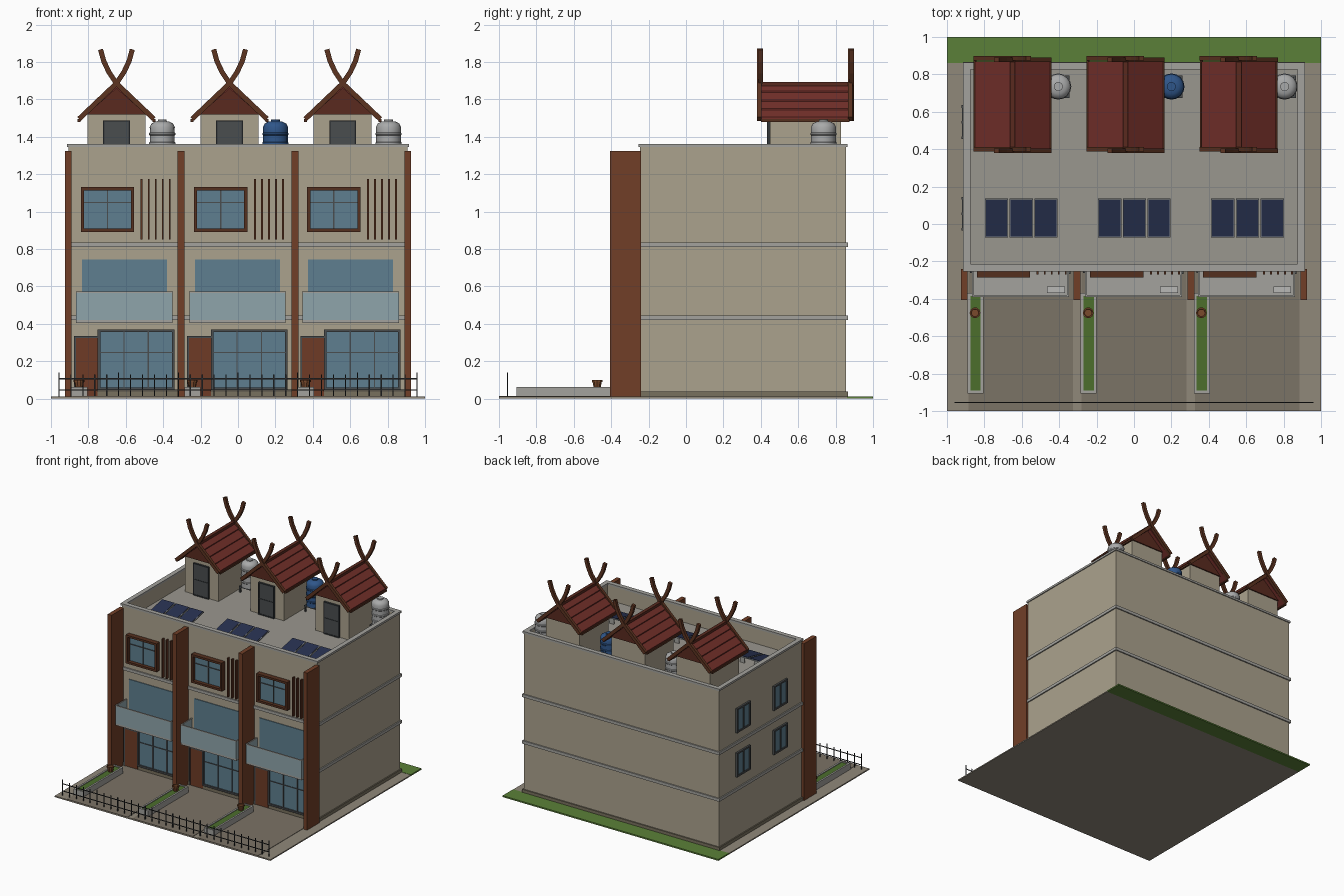
import bpy, bmesh, math
from mathutils import Vector

if "Cube" in bpy.data.objects:
    bpy.data.objects.remove(bpy.data.objects["Cube"])

mats = {}
def mat(hexcol, alpha=1.0):
    key = (hexcol, alpha)
    if key not in mats:
        m = bpy.data.materials.new("mat_" + hexcol)
        c = [int(hexcol[i:i + 2], 16) / 255 for i in (0, 2, 4)]
        m.diffuse_color = [((v + 0.055) / 1.055) ** 2.4 for v in c] + [alpha]
        m.use_nodes = True
        m.node_tree.nodes["Principled BSDF"].inputs["Base Color"].default_value = m.diffuse_color
        mats[key] = m
    return mats[key]

def finish(name, bm, col, alpha=1.0):
    bmesh.ops.recalc_face_normals(bm, faces=bm.faces)
    me = bpy.data.meshes.new(name)
    bm.to_mesh(me)
    bm.free()
    me.materials.append(mat(col, alpha))
    ob = bpy.data.objects.new(name, me)
    bpy.context.collection.objects.link(ob)
    return ob

def boxes(name, col, *specs, alpha=1.0):
    # each spec: x0, x1, y0, y1, z0, z1
    bm = bmesh.new()
    for x0, x1, y0, y1, z0, z1 in specs:
        vs = bmesh.ops.create_cube(bm, size=1)["verts"]
        for v in vs:
            v.co = Vector(((x0 + x1) / 2 + v.co.x * (x1 - x0), (y0 + y1) / 2 + v.co.y * (y1 - y0),
                           (z0 + z1) / 2 + v.co.z * (z1 - z0)))
    return finish(name, bm, col, alpha)

def prism(name, col, pts, y0, y1):
    # xz outline extruded along y
    bm = bmesh.new()
    f = bm.faces.new([bm.verts.new((x, y0, z)) for x, z in pts])
    r = bmesh.ops.extrude_face_region(bm, geom=[f])
    bmesh.ops.translate(bm, vec=(0, y1 - y0, 0), verts=[v for v in r["geom"] if isinstance(v, bmesh.types.BMVert)])
    return finish(name, bm, col)

def strip(path, w):
    # widen an open path into an outline
    left, right = [], []
    for i, p in enumerate(path):
        a, b = Vector(path[max(i - 1, 0)]), Vector(path[min(i + 1, len(path) - 1)])
        d = (b - a).normalized()
        n = Vector((-d.y, d.x)) * w / 2
        left.append(tuple(Vector(p) + n))
        right.append(tuple(Vector(p) - n))
    return left + right[::-1]

def lathe(name, col, prof, cx, cy, seg):
    bm = bmesh.new()
    rings = [[bm.verts.new((cx + r * math.cos(2 * math.pi * k / seg), cy + r * math.sin(2 * math.pi * k / seg), z))
              for k in range(seg)] for r, z in prof]
    for a, b in zip(rings, rings[1:]):
        for k in range(seg):
            bm.faces.new((a[k], a[(k + 1) % seg], b[(k + 1) % seg], b[k]))
    bm.faces.new(rings[0])
    bm.faces.new(rings[-1])
    ob = finish(name, bm, col)
    bpy.ops.object.select_all(action="DESELECT")
    ob.select_set(True)
    bpy.context.view_layer.objects.active = ob
    bpy.ops.object.shade_smooth_by_angle(angle=math.radians(35))
    return ob

def frame(x0, x1, z0, z1, y0, y1, t):
    # four border bars in the xz plane
    return [(x0, x0 + t, y0, y1, z0, z1), (x1 - t, x1, y0, y1, z0, z1),
            (x0 + t, x1 - t, y0, y1, z0, z0 + t), (x0 + t, x1 - t, y0, y1, z1 - t, z1)]

def ring(o, x, y0, y1, z0, z1, t):
    # rectangular band around the building, wall thickness t, grown outward by o
    return [(-x - o, -x + t, y0 - o, y1 + o, z0, z1), (x - t, x + o, y0 - o, y1 + o, z0, z1),
            (-x + t, x - t, y0 - o, y0 + t, z0, z1), (-x + t, x - t, y1 - t, y1 + o, z0, z1)]

BEIGE, BROWN, DARK, GLASS, GREY = "ABA28D", "713F27", "4A4D4F", "5F7F90", "A3A29D"
X, Y0, Y1, DECK = 0.905, -0.245, 0.855, 1.22

# ground
boxes("pavement", "90887A", (-1, 1, -1, 0.86, 0, 0.01))
boxes("back_lawn", "5B8038", (-1, 1, 0.86, 1, 0, 0.012))

# main building shell, roof deck and bands
boxes("building_body", BEIGE, (-X, X, Y0, Y1, 0.01, DECK - 0.005))
boxes("parapet", BEIGE, *ring(0, X, Y0, Y1, DECK - 0.005, 1.345, 0.025))
boxes("parapet_coping", GREY, *ring(0.008, X, Y0, Y1, 1.345, 1.362, 0.03))
boxes("roof_deck", "9A978F", (-X + 0.025, X - 0.025, Y0 + 0.025, Y1 - 0.025, DECK - 0.005, DECK))
boxes("floor_bands", GREY, *ring(0.01, X, Y0, Y1, 0.42, 0.445, 0.01), *ring(0.01, X, Y0, Y1, 0.81, 0.835, 0.01))
boxes("plinth", "79715F", *ring(0.01, X, Y0, Y1, 0.01, 0.037, 0.01))
boxes("party_wall_fins", BROWN, *[(x - 0.018, x + 0.018, -0.405, -0.24, 0.005, 1.325) for x in (-0.907, -0.305, 0.305, 0.907)])

# left side windows
side = [(y, z) for y in (0.055, 0.545) for z in (0.64, 1.01)]
boxes("side_window_glass", GLASS, *[(-X - 0.008, -X, y - 0.08, y + 0.08, z - 0.09, z + 0.09) for y, z in side])
bars = []
for y, z in side:
    for o in (-0.083, 0, 0.083):
        bars.append((-X - 0.016, -X, y + o - 0.007, y + o + 0.007, z - 0.1, z + 0.1))
    for o in (-0.095, 0.095):
        bars.append((-X - 0.015, -X, y - 0.09, y + 0.09, z + o - 0.007, z + o + 0.007))
boxes("side_window_frames", DARK, *bars)

# front fence
n = 30
boxes("front_fence", "2C2E30", (-0.96, 0.96, -0.957, -0.953, 0.043, 0.049), (-0.96, 0.96, -0.957, -0.953, 0.103, 0.109),
      *[(x - 0.003, x + 0.003, -0.958, -0.952, 0.005, 0.14 if i % 5 == 0 else 0.128)
        for i in range(n + 1) for x in [-0.957 + i * 1.914 / n]])

# three repeated house units
for i in range(3):
    c = (i - 1) * 0.605
    def at(*specs):
        return [(a + c, b + c, *r) for a, b, *r in specs]
    u = f"_{i + 1}"
    F = Y0
    boxes("driveway" + u, "7B7366", *at((-0.28, 0.28, -1, F, 0.009, 0.013)))

    # planter and pot
    boxes("planter" + u, GREY, *at((-0.285, -0.27, -0.905, -0.37, 0.01, 0.062), (-0.215, -0.2, -0.905, -0.37, 0.01, 0.062),
          (-0.27, -0.215, -0.905, -0.89, 0.01, 0.062), (-0.27, -0.215, -0.385, -0.37, 0.01, 0.062)))
    boxes("planter_grass" + u, "4C6E2C", *at((-0.27, -0.215, -0.89, -0.385, 0.01, 0.056)))
    lathe("plant_pot" + u, "7A4A2C", [(0.019, 0.055), (0.026, 0.09), (0.029, 0.09), (0.029, 0.1), (0.022, 0.1), (0.02, 0.093)],
          c - 0.245, -0.475, 10)

    # ground floor entrance and shopfront glazing
    boxes("entrance_door" + u, "6E3B26", *at((-0.265, -0.145, F - 0.012, F, 0.015, 0.33)))
    boxes("entrance_frame" + u, DARK, *at((-0.272, -0.262, F - 0.016, F, 0.015, 0.335), (-0.262, -0.145, F - 0.016, F, 0.325, 0.335)))
    boxes("shopfront_glass" + u, GLASS, *at((-0.14, 0.26, F - 0.01, F, 0.05, 0.36)))
    boxes("shopfront_frame" + u, DARK, *at(*frame(-0.145, 0.265, 0.045, 0.37, F - 0.022, F, 0.014),
          *[(x - 0.003, x + 0.003, F - 0.016, F, 0.055, 0.36) for x in (-0.005, 0.125)],
          (-0.135, 0.255, F - 0.015, F, 0.243, 0.249)))

    # balcony
    boxes("balcony_door_glass" + u, GLASS, *at((-0.23, 0.225, F - 0.006, F, 0.425, 0.745)))
    boxes("balcony_slab" + u, GREY, *at((-0.26, 0.255, -0.385, F, 0.403, 0.425)))
    boxes("balcony_glass_rail" + u, "8FA5AB", *at((-0.26, 0.255, -0.388, -0.382, 0.42, 0.565),
          (-0.26, -0.254, -0.382, F, 0.42, 0.565), (0.249, 0.255, -0.382, F, 0.42, 0.565)), alpha=0.6)
    boxes("balcony_handrail" + u, GREY, *at((-0.262, 0.257, -0.39, -0.38, 0.565, 0.572),
          (-0.262, -0.252, -0.38, F, 0.565, 0.572), (0.247, 0.257, -0.38, F, 0.565, 0.572)))
    boxes("air_conditioner" + u, "B9B9B6", *at((0.14, 0.235, -0.37, -0.335, 0.425, 0.495)))

    # upper window and sun slats
    boxes("upper_window_glass" + u, GLASS, *at((-0.225, 0.04, F - 0.012, F, 0.905, 1.12)))
    boxes("upper_window_frame" + u, "55301F", *at(*frame(-0.235, 0.05, 0.892, 1.13, F - 0.042, F, 0.017)))
    boxes("upper_window_mullions" + u, DARK, *at((-0.096, -0.089, F - 0.02, F, 0.909, 1.113),
          (-0.218, 0.033, F - 0.018, F, 1.045, 1.051)))
    boxes("sun_slats" + u, "5C3320", *at(*[(x - 0.005, x + 0.005, F - 0.025, F, 0.85, 1.175)
          for x in [0.09 + k * 0.0375 for k in range(5)]]))

    # solar panels tilted toward the front
    for k in range(3):
        for nm, col, d, h0, h1 in (("solar_frame", "8E9296", 0, 0, 0.008), ("solar_cells", "27304F", 0.005, 0.008, 0.011)):
            p = boxes(f"{nm}{u}_{k + 1}", col, (-0.062 + d, 0.062 - d, -0.105 + d, 0.105 - d, h0, h1))
            p.location = (c - 0.13 + k * 0.132, 0.033, 1.25)
            p.rotation_euler.x = math.radians(12)
    boxes("solar_supports" + u, GREY, *at(*[(-0.15 + k * 0.132, -0.11 + k * 0.132, 0.11, 0.118, DECK, 1.268) for k in range(3)]))

    # rooftop stair hut
    s = c - 0.045
    prism("hut_walls" + u, BEIGE, [(s - 0.155, DECK), (s + 0.155, DECK), (s + 0.155, 1.52), (s - 0.155, 1.52)], 0.45, 0.83)
    prism("hut_gable" + u, "5A2A1F", [(s - 0.155, 1.52), (s + 0.155, 1.52), (s, 1.665)], 0.44, 0.84)
    boxes("hut_door" + u, DARK, (s - 0.067, s + 0.067, 0.438, 0.45, DECK, 1.485))
    boxes("hut_door_rails" + u, "33373A", *frame(s - 0.072, s + 0.072, DECK, 1.488, 0.434, 0.45, 0.008),
          (s - 0.064, s + 0.064, 0.435, 0.45, 1.35, 1.356))
    # stepped tile roof
    for m, nm in ((1, "right"), (-1, "left")):
        top = []
        for k in range(4):
            a, b = k / 4, (k + 1) / 4
            top += [(0.2 * a, 1.682 - 0.185 * a), (0.2 * b, 1.69 - 0.185 * b)]
        prof = [(s + m * x, z) for x, z in top + [(0.2, 1.483), (0, 1.658)]]
        prism(f"hut_roof_{nm}" + u, "74302A", prof, 0.405, 0.87)
        boxes(f"eave_board_{nm}" + u, "55301F", (s + m * 0.2 - 0.008, s + m * 0.2 + 0.008, 0.4, 0.875, 1.48, 1.496))
        # gable rafter running on into a crossed horn
        path = [(-0.2, 1.495), (0, 1.685), (0.04, 1.745), (0.068, 1.805), (0.085, 1.867)]
        for y, end in ((0.396, "front"), (0.881, "back")):
            y += m * 0.004
            prism(f"crossed_horn_{nm}_{end}" + u, "5C3320", strip([(s + m * x, z) for x, z in path], 0.027), y - 0.012, y + 0.012)
    boxes("ridge_cap" + u, "5A2A1F", (s - 0.014, s + 0.014, 0.4, 0.875, 1.672, 1.693))

    # water tank on a small stand
    tx, ty = c + 0.2, 0.735
    boxes("tank_stand" + u, DARK, (tx - 0.06, tx + 0.06, ty - 0.06, ty + 0.06, 1.262, 1.272),
          *[(tx + a - 0.006, tx + a + 0.006, ty + b - 0.006, ty + b + 0.006, DECK, 1.262) for a in (-0.052, 0.052) for b in (-0.052, 0.052)])
    ribs = [(r, z + d) for z in (1.315, 1.365, 1.415) for r, d in ((0.066, -0.008), (0.07, -0.004), (0.07, 0.004), (0.066, 0.008))]
    lathe("water_tank" + u, "2F568A" if i == 1 else "A9AAAA",
          [(0.066, 1.272)] + ribs + [(0.067, 1.452), (0.058, 1.47), (0.04, 1.48), (0.024, 1.483), (0.024, 1.492)], tx, ty, 16)
